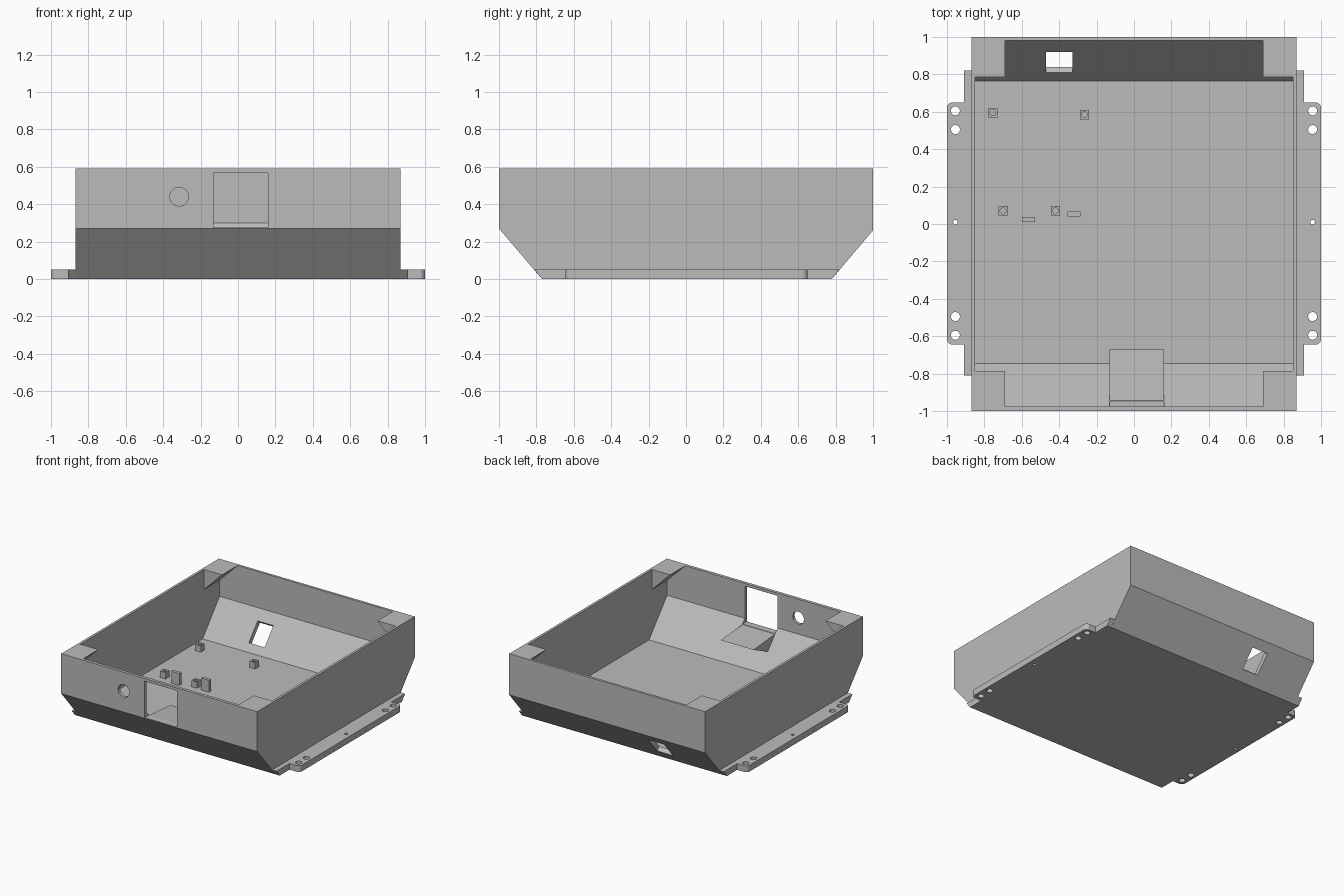
import bpy, bmesh
from math import cos, sin, pi
from mathutils import Vector

if "Cube" in bpy.data.objects:
    bpy.data.objects.remove(bpy.data.objects["Cube"], do_unlink=True)

grey = bpy.data.materials.new("plain grey")
grey.use_nodes = True
grey.diffuse_color = (0.5, 0.5, 0.5, 1)
grey.node_tree.nodes["Principled BSDF"].inputs["Base Color"].default_value = (0.5, 0.5, 0.5, 1)


def prism(name, pts, axis, a, b):
    """Extrude a 2D profile along an axis from a to b."""
    place = {"x": lambda p, t: (t, p[0], p[1]),
             "y": lambda p, t: (p[0], t, p[1]),
             "z": lambda p, t: (p[0], p[1], t)}[axis]
    bm = bmesh.new()
    low = [bm.verts.new(place(p, a)) for p in pts]
    high = [bm.verts.new(place(p, b)) for p in pts]
    bm.faces.new(low)
    bm.faces.new(high)
    n = len(pts)
    for i in range(n):
        j = (i + 1) % n
        bm.faces.new((low[i], low[j], high[j], high[i]))
    bmesh.ops.recalc_face_normals(bm, faces=bm.faces)
    mesh = bpy.data.meshes.new(name)
    bm.to_mesh(mesh)
    bm.free()
    mesh.materials.append(grey)
    obj = bpy.data.objects.new(name, mesh)
    bpy.context.scene.collection.objects.link(obj)
    return obj


def rect(u0, u1, v0, v1):
    return [(u0, v0), (u1, v0), (u1, v1), (u0, v1)]


def arc(u, v, r, start=0, sweep=2 * pi, n=24):
    steps = n if sweep >= 2 * pi else n - 1
    return [(u + r * cos(start + sweep * i / steps),
             v + r * sin(start + sweep * i / steps)) for i in range(n)]


def cut(target, cutter):
    """Subtract the cutter for good, then remove it."""
    cutter.hide_render = True
    mod = target.modifiers.new("cut", "BOOLEAN")
    mod.operation = "DIFFERENCE"
    mod.solver = "EXACT"
    mod.object = cutter
    bpy.context.view_layer.update()
    deps = bpy.context.evaluated_depsgraph_get()
    mesh = bpy.data.meshes.new_from_object(target.evaluated_get(deps))
    target.modifiers.clear()
    target.data = mesh
    bpy.data.objects.remove(cutter, do_unlink=True)


TOP, FLOOR, FLANGE = 0.59, 0.04, 0.05

# Open tray with sloping lower ends
shell = prism("enclosure_shell", [(-0.77, 0), (0.78, 0), (1, 0.26), (1, TOP), (-1, TOP), (-1, 0.27)],
              "x", -0.87, 0.87)
cavity = prism("cavity_cutter", [(-0.745, FLOOR), (0.765, FLOOR), (0.98, 0.30), (0.98, 0.7),
                                 (-0.975, 0.7), (-0.975, 0.31)], "x", -0.85, 0.85)
# Corner gussets are left standing in the cavity
for s in (-1, 1):
    for y0, y1 in ((-1.1, -0.785), (0.785, 1.1)):
        cut(cavity, prism("gusset_cutter", [(s * 0.69, 0.8), (s * 0.69, TOP), (s * 0.9, 0.38),
                                            (s * 0.9, 0.8)], "y", y0, y1))
cut(shell, cavity)

# Front window and round port
cut(shell, prism("window_cutter", rect(-0.13, 0.16, 0.275, 0.568), "y", -1.1, -0.9))
cut(shell, prism("port_cutter", arc(-0.315, 0.44, 0.05, n=32), "y", -1.1, -0.9))

# Cable opening square to the rear slope
out = Vector((0.765, -0.645))
low, high = Vector((0.81, 0.094)), Vector((0.92, 0.227))
cut(shell, prism("cable_cutter", [low - out * 0.03, low + out * 0.1, high + out * 0.1,
                                  high - out * 0.03], "x", -0.47, -0.33))

# Wedge ledge behind the front window
prism("window_ledge", [(-0.975, 0.275), (-0.67, 0.25), (-0.855, 0.165), (-0.975, 0.305 - 0.02)][:3],
      "x", -0.13, 0.16)

# Side flanges with rounded mounting tabs
for s, side in ((1, "left"), (-1, "right")):
    prism(side + "_flange", [(-0.77, 0), (0.78, 0), (0.82, FLANGE), (-0.81, FLANGE)],
          "x", s * 0.87, s * 0.91)
    outline = [(0.91, -0.645)] + arc(0.97, -0.615, 0.03, -pi / 2, pi / 2, 7)
    outline += arc(0.97, 0.62, 0.03, 0, pi / 2, 7) + [(0.91, 0.65)]
    tab = prism(side + "_mounting_tab", [(s * x, y) for x, y in outline], "z", 0, FLANGE)
    for y, r in ((0.605, 0.024), (0.505, 0.024), (0.01, 0.012), (-0.495, 0.024), (-0.595, 0.024)):
        cut(tab, prism("hole_cutter", arc(s * 0.955, y, r), "z", -0.1, 0.1))

# Board standoffs with screw holes
for i, (x, y) in enumerate(((-0.755, 0.595), (-0.265, 0.585), (-0.70, 0.07), (-0.42, 0.07))):
    post = prism(f"standoff_{i + 1}", rect(x - 0.025, x + 0.025, y - 0.025, y + 0.025),
                 "z", FLOOR, 0.09)
    cut(post, prism("screw_cutter", arc(x, y, 0.016, n=16), "z", FLOOR + 0.01, 0.2))

# Upright board stops
for i, (x, y) in enumerate(((-0.565, 0.025), (-0.32, 0.053))):
    prism(f"board_stop_{i + 1}", rect(x - 0.035, x + 0.035, y - 0.013, y + 0.013),
          "z", FLOOR, 0.135)
